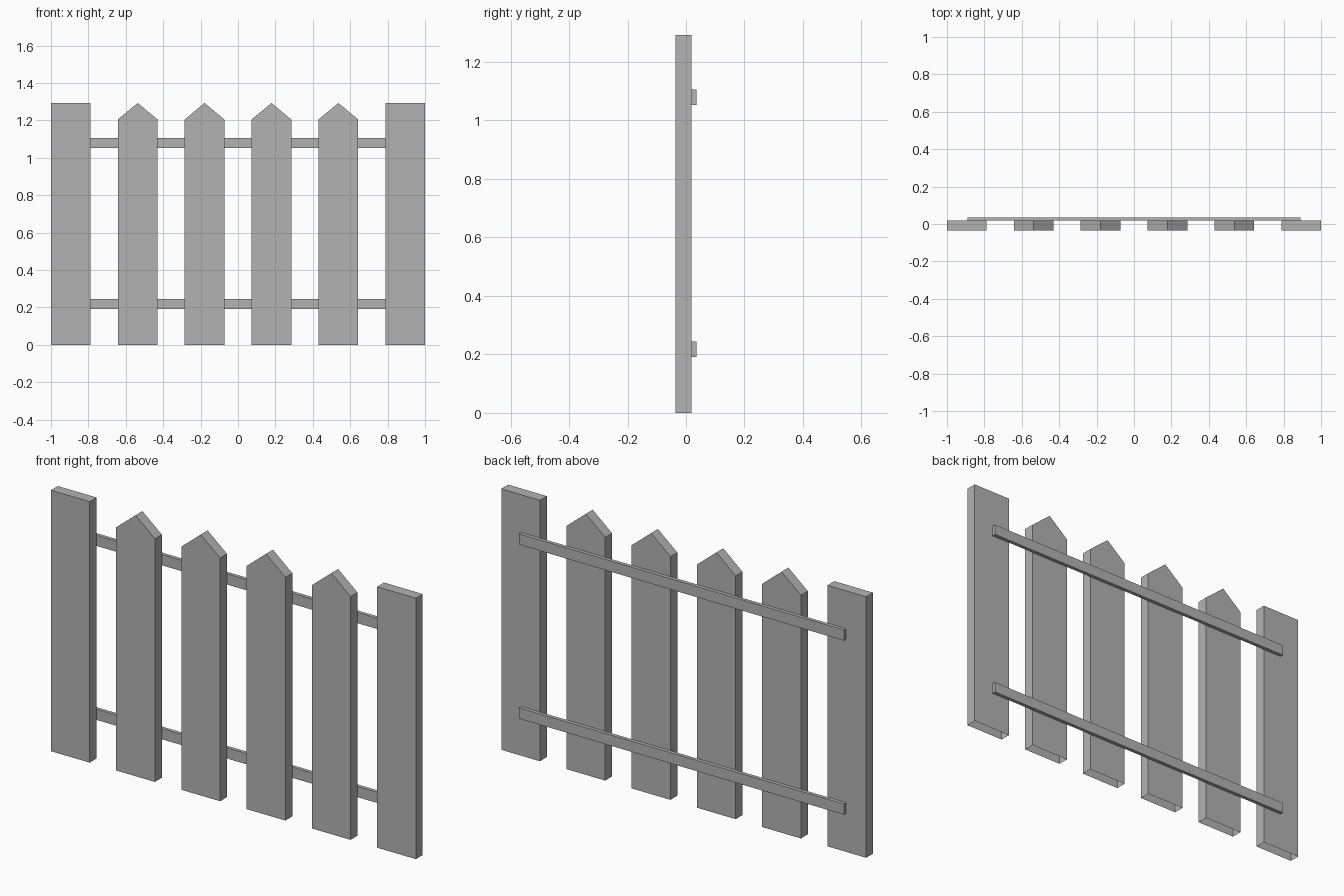
import bpy
import bmesh

cube = bpy.data.objects.get("Cube")
if cube:
    bpy.data.objects.remove(cube, do_unlink=True)

grey = bpy.data.materials.new("plain_grey")
grey.use_nodes = True
colour = (0.45, 0.45, 0.45, 1)
grey.diffuse_color = colour
grey.node_tree.nodes["Principled BSDF"].inputs["Base Color"].default_value = colour

HEIGHT, SHOULDER = 1.293, 1.205
HALF = 0.106              # half width of a board
FRONT, BACK = -0.036, 0.018
SPACING = 0.3576


def prism(name, outline, y0, y1, x=0, open_base=False):
    """Extrude an x-z outline from y0 to y1."""
    bm = bmesh.new()
    face = bm.faces.new([bm.verts.new((px, y0, pz)) for px, pz in outline])
    extruded = bmesh.ops.extrude_face_region(bm, geom=[face], use_keep_orig=True)
    moved = [v for v in extruded["geom"] if isinstance(v, bmesh.types.BMVert)]
    bmesh.ops.translate(bm, verts=moved, vec=(0, y1 - y0, 0))
    bmesh.ops.recalc_face_normals(bm, faces=bm.faces)
    if open_base:
        base = [f for f in bm.faces if all(v.co.z < 0.001 for v in f.verts)]
        bmesh.ops.delete(bm, geom=base, context="FACES_ONLY")
    mesh = bpy.data.meshes.new(name)
    bm.to_mesh(mesh)
    bm.free()
    mesh.materials.append(grey)
    obj = bpy.data.objects.new(name, mesh)
    obj.location.x = x
    bpy.context.collection.objects.link(obj)
    return obj


def rectangle(half, low, high):
    return [(-half, low), (half, low), (half, high), (-half, high)]


# Square-topped end posts, open underneath
for side, sign in (("left", 1), ("right", -1)):
    prism(side + "_post", rectangle(HALF, 0, HEIGHT), FRONT, BACK,
          sign * (1 - HALF), True)

# Pointed pickets, open underneath
pointed = [(-HALF, 0), (HALF, 0), (HALF, SHOULDER), (0, HEIGHT), (-HALF, SHOULDER)]
for i in range(4):
    prism(f"picket_{i + 1}", pointed, FRONT, BACK, (i - 1.5) * SPACING, True)

# Rails across the back
for name, low in (("lower_rail", 0.191), ("upper_rail", 1.053)):
    prism(name, rectangle(0.89, low, low + 0.053), BACK, 0.036)
